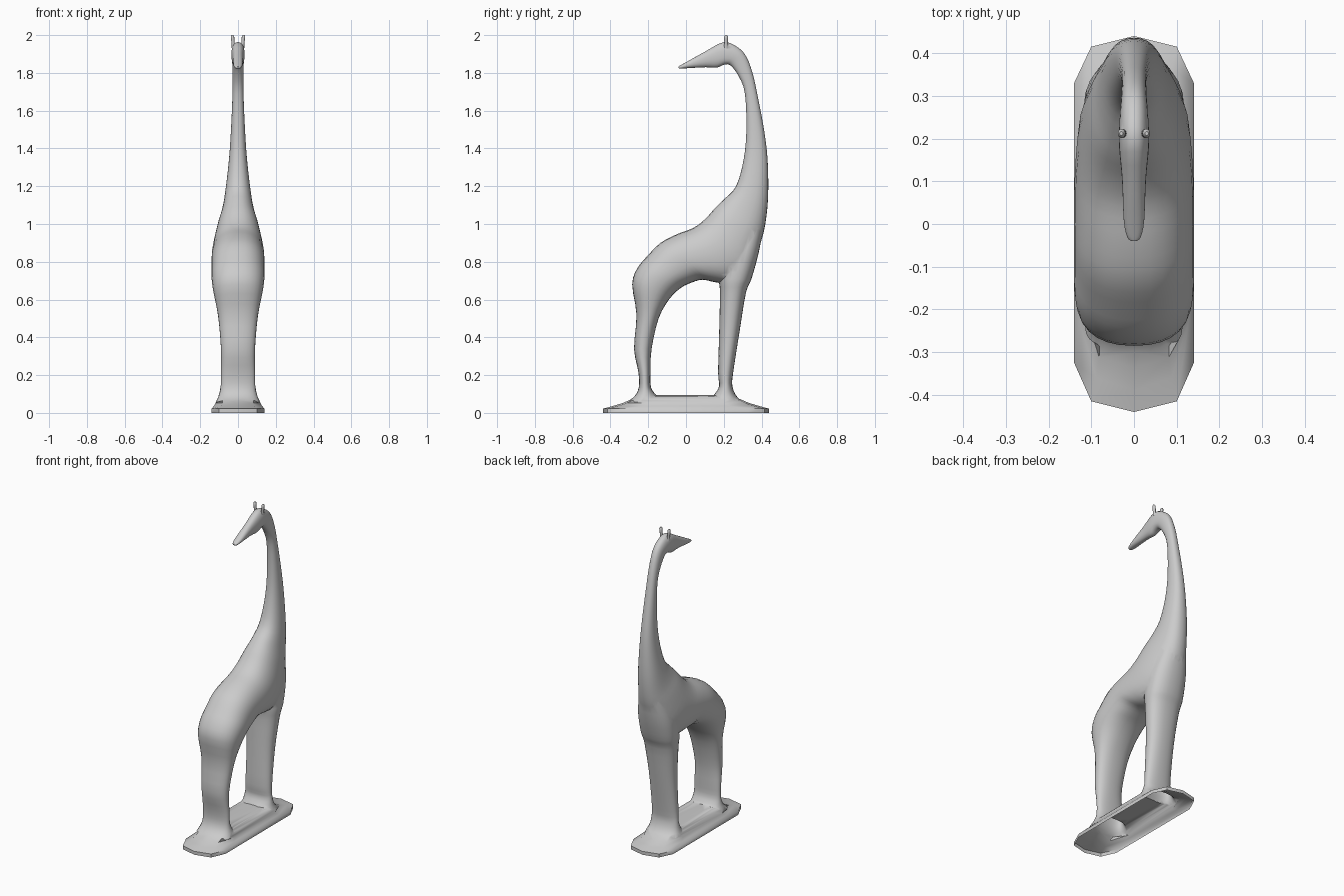
import bpy, bmesh, math
from mathutils import Vector

if "Cube" in bpy.data.objects:
    bpy.data.objects.remove(bpy.data.objects["Cube"])

SIDES, STEPS = 28, 3


def make_object(name, rings):
    """Closed skin over a list of rings of points."""
    bm = bmesh.new()
    loops = [[bm.verts.new(p) for p in r] for r in rings]
    n = len(loops[0])
    for a, b in zip(loops, loops[1:]):
        for i in range(n):
            j = (i + 1) % n
            bm.faces.new((a[i], a[j], b[j], b[i]))
    bm.faces.new(loops[0][::-1])
    bm.faces.new(loops[-1])
    bmesh.ops.recalc_face_normals(bm, faces=bm.faces)
    me = bpy.data.meshes.new(name)
    bm.to_mesh(me)
    bm.free()
    ob = bpy.data.objects.new(name, me)
    bpy.context.collection.objects.link(ob)
    return ob


def smooth_keys(keys):
    """Catmull-Rom interpolation between section keys."""
    out = []
    for i in range(len(keys) - 1):
        p0, p1 = keys[max(i - 1, 0)], keys[i]
        p2, p3 = keys[i + 1], keys[min(i + 2, len(keys) - 1)]
        for s in range(STEPS):
            t = s / STEPS
            out.append([0.5 * (2 * b + (c - a) * t + (2 * a - 5 * b + 4 * c - d) * t * t
                               + (3 * b - a - 3 * c + d) * t ** 3)
                        for a, b, c, d in zip(p0, p1, p2, p3)])
    return out + [list(keys[-1])]


def tube(name, keys, power=2.3):
    """Each key: (y, z) of one side, (y, z) of the other side, half width."""
    rings = []
    for ya, za, yb, zb, w in smooth_keys(keys):
        a, b = Vector((0, ya, za)), Vector((0, yb, zb))
        ring = []
        for k in range(SIDES):
            t = 2 * math.pi * k / SIDES
            c, s = math.cos(t), math.sin(t)
            c = math.copysign(abs(c) ** (2 / power), c)
            s = math.copysign(abs(s) ** (2 / power), s)
            p = (a + b) / 2 + (b - a) / 2 * s
            p.x = w * c
            ring.append(p)
        rings.append(ring)
    return make_object(name, rings)


# Hind legs, torso, neck and head in one sweep
body = tube("giraffe", [
    (-.36, .03, -.12, .03, .130), (-.28, .08, -.155, .09, .105),
    (-.25, .135, -.185, .135, .092), (-.252, .215, -.188, .215, .09),
    (-.275, .34, -.182, .34, .09), (-.262, .52, -.145, .50, .105),
    (-.285, .68, -.09, .60, .13), (-.258, .765, -.03, .66, .14),
    (-.205, .83, .03, .69, .14), (-.135, .90, .09, .705, .14),
    (-.05, .945, .16, .69, .14), (.04, .98, .25, .69, .138),
    (.10, 1.025, .345, .75, .128), (.15, 1.08, .395, .90, .106),
    (.20, 1.13, .42, 1.0, .085), (.265, 1.20, .435, 1.15, .067),
    (.305, 1.34, .432, 1.34, .048), (.32, 1.50, .413, 1.50, .037),
    (.312, 1.69, .376, 1.695, .029), (.28, 1.78, .352, 1.80, .029),
    (.235, 1.84, .32, 1.885, .031), (.20, 1.843, .275, 1.935, .034),
    (.165, 1.828, .20, 1.963, .035), (.105, 1.83, .105, 1.915, .028),
    (.01, 1.825, .01, 1.862, .024), (-.03, 1.822, -.03, 1.84, .016),
    (-.04, 1.826, -.04, 1.834, .006)])

# Front legs
front_legs = tube("front_legs", [
    (.12, .03, .35, .03, .130), (.145, .09, .275, .08, .105),
    (.175, .14, .246, .14, .092), (.17, .215, .25, .215, .088),
    (.176, .44, .285, .44, .09), (.18, .64, .317, .635, .108),
    (.175, .71, .345, .705, .118), (.20, .835, .382, .835, .113),
    (.24, .94, .41, .98, .085)])

# Base plinth: ten-sided outline stepping in as it rises
outline = [(.14, -.325), (.14, .33), (.10, .415), (0, .44), (-.10, .415),
           (-.14, .33), (-.14, -.325), (-.10, -.415), (0, -.44), (.10, -.415)]
levels = [(0, 1, 1), (.022, 1, 1), (.036, .96, .9), (.052, .89, .77),
          (.078, .74, .62), (.088, .58, .55), (.091, .35, .45)]
base = make_object("base", [[(x * sx, y * sy, z) for x, y in outline]
                            for z, sx, sy in levels])

# Horns
horns = []
for side in (-1, 1):
    rings = []
    for z, r in ((1.93, .009), (1.96, .008), (1.98, .009), (1.993, .009), (2.0, .004)):
        cx = side * (.024 + (z - 1.93) * .08)
        rings.append([(cx + r * math.cos(k * math.pi / 5),
                       .212 + 1.2 * r * math.sin(k * math.pi / 5), z) for k in range(10)])
    horns.append(make_object("horn", rings))

# Merge into one skin
for part in [front_legs, base] + horns:
    m = body.modifiers.new("join", "BOOLEAN")
    m.operation = "UNION"
    m.solver = "EXACT"
    m.object = part
dg = bpy.context.evaluated_depsgraph_get()
merged = bpy.data.meshes.new_from_object(body.evaluated_get(dg))
body.modifiers.clear()
body.data = merged
for part in [front_legs, base] + horns:
    bpy.data.objects.remove(part)

# Open the underside so the figure is a hollow shell
bm = bmesh.new()
bm.from_mesh(merged)
floor = [f for f in bm.faces if all(v.co.z < .001 for v in f.verts)]
bmesh.ops.delete(bm, geom=floor, context="FACES")
# Soften the joins between legs, belly and base
soft = [v for v in bm.verts if (.10 < v.co.y < .30 and .62 < v.co.z < .85)
        or .03 < v.co.z < .12]
for _ in range(2):
    bmesh.ops.smooth_vert(bm, verts=soft, factor=.3, use_axis_x=True,
                          use_axis_y=True, use_axis_z=True)
bm.to_mesh(merged)
bm.free()

bpy.context.view_layer.objects.active = body
body.select_set(True)
bpy.ops.object.shade_smooth_by_angle(angle=math.radians(50))
